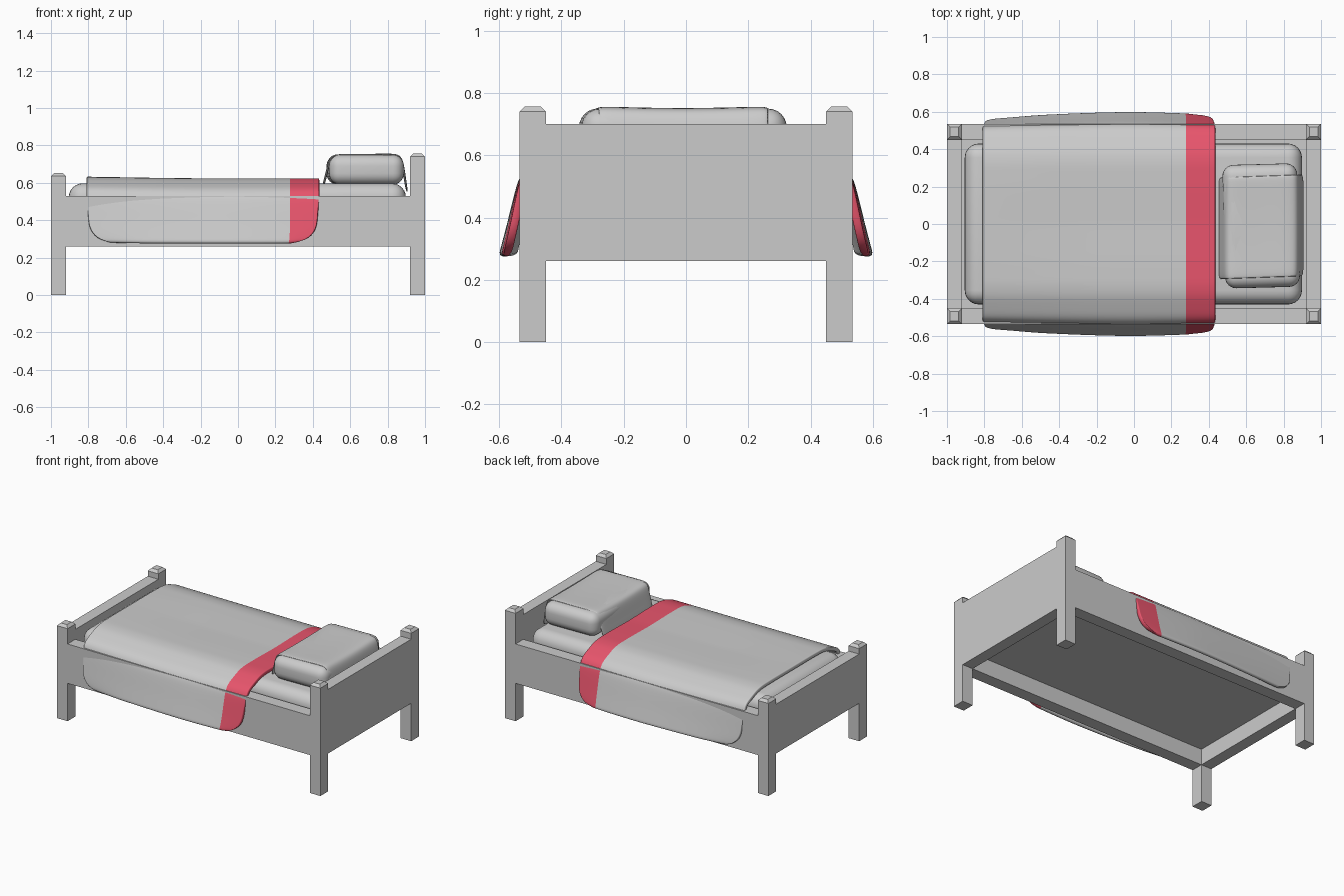
import bpy, bmesh, math

if "Cube" in bpy.data.objects:
    bpy.data.objects.remove(bpy.data.objects["Cube"])


def new_object(name, bm):
    mesh = bpy.data.meshes.new(name)
    bm.to_mesh(mesh)
    bm.free()
    ob = bpy.data.objects.new(name, mesh)
    bpy.context.collection.objects.link(ob)
    return ob


def box(name, x, y, z, bevel=0.0, segments=6):
    """Box from (min, max) pairs, optionally rounded and smooth."""
    bm = bmesh.new()
    bmesh.ops.create_cube(bm, size=1)
    for v in bm.verts:
        v.co = [lo + (hi - lo) * (c + 0.5) for (lo, hi), c in zip((x, y, z), v.co)]
    ob = new_object(name, bm)
    if bevel:
        m = ob.modifiers.new("round", "BEVEL")
        m.width, m.segments = bevel, segments
        for p in ob.data.polygons:
            p.use_smooth = True
    return ob


def sheet(name, nx, ny, point, thickness, levels):
    """Thick smooth cloth from a grid of points."""
    bm = bmesh.new()
    g = [[bm.verts.new(point(i, j)) for j in range(ny)] for i in range(nx)]
    for i in range(nx - 1):
        for j in range(ny - 1):
            bm.faces.new((g[i][j], g[i + 1][j], g[i + 1][j + 1], g[i][j + 1])).smooth = True
    ob = new_object(name, bm)
    s = ob.modifiers.new("thick", "SOLIDIFY")
    s.thickness, s.offset = thickness, -1
    ob.modifiers.new("soft", "SUBSURF").levels = levels
    ob.modifiers["soft"].render_levels = levels
    return ob


def sample(pts, t):
    """Point at fraction t of a polyline's length."""
    lens = [math.dist(a, b) for a, b in zip(pts, pts[1:])]
    d = t * sum(lens)
    for (a, b), l in zip(zip(pts, pts[1:]), lens):
        if d <= l:
            return [p + (q - p) * d / l for p, q in zip(a, b)]
        d -= l
    return pts[-1]


# Posts with chamfered tops
def post(name, x0, x1, y0, y1, h):
    ob = box(name, (x0, x1), (y0, y1), (0, h))
    bm = bmesh.new()
    bm.from_mesh(ob.data)
    top = [e for e in bm.edges if all(v.co.z > h - 1e-4 for v in e.verts)]
    bmesh.ops.bevel(bm, geom=top, offset=0.017, segments=1, affect="EDGES")
    bm.to_mesh(ob.data)
    bm.free()


for end, x0, h in (("head", 0.92, 0.757), ("foot", -1.0, 0.652)):
    for side, y0 in (("front", -0.535), ("back", 0.45)):
        post(f"{end}_{side}_post", x0, x0 + 0.08, y0, y0 + 0.085, h)

# End boards, side rails and base
box("headboard", (0.92, 1.0), (-0.535, 0.535), (0.26, 0.70))
box("footboard", (-1.0, -0.92), (-0.535, 0.535), (0.26, 0.598))
for side, y0 in (("front", -0.535), ("back", 0.45)):
    box(f"{side}_rail", (-0.92, 0.92), (y0, y0 + 0.085), (0.26, 0.53))
box("bed_base", (-0.92, 0.92), (-0.45, 0.45), (0.37, 0.40))

# Mattress and pillow
box("mattress", (-0.905, 0.898), (-0.43, 0.43), (0.39, 0.597), 0.075)
pillow = box("pillow", (-0.2, 0.2), (-0.33, 0.33), (-0.08, 0.08), 0.06)
pillow.location = (0.68, -0.01, 0.67)
pillow.rotation_euler.z = math.radians(1.5)

# Pillow cover hanging over the pillow's long edges
COVER = [(0.447, 0.575), (0.465, 0.64), (0.482, 0.715), (0.497, 0.748), (0.535, 0.757),
         (0.68, 0.755), (0.83, 0.76), (0.868, 0.75), (0.886, 0.71), (0.897, 0.63), (0.91, 0.55)]


def cover_point(i, j):
    x, z = COVER[i]
    t = j / 6 * 2 - 1
    return (x, -0.015 + 0.275 * t + 0.035 * (x - 0.68), z - 0.006 * (1 - t * t) * (2 < i < 8))


sheet("pillow_cover", len(COVER), 7, cover_point, 0.012, 2)

# Blanket draped over mattress and rails, rounded at the hem corners
X0, XS, X1, R = -0.81, 0.285, 0.435, 0.115
DRAPE = [(0, 0.620), (0.2, 0.624), (0.33, 0.624), (0.39, 0.614), (0.44, 0.594), (0.50, 0.570),
         (0.535, 0.535), (0.553, 0.47), (0.575, 0.38), (0.602, 0.278)]
LENGTH = sum(math.dist(a, b) for a, b in zip(DRAPE, DRAPE[1:]))
COLS = [X0 + 0.007 * i for i in range(3)] + [-0.76, -0.7, -0.6]
COLS += [-0.6 + (XS + 0.6) * i / 10 for i in range(1, 11)] + [0.335, 0.385, 0.42, 0.428, X1]
HALF = 26


def blanket_point(i, j):
    k = j - HALF
    t = 1 - (1 - abs(k) / HALF) ** 1.15
    y, z = sample(DRAPE, t)
    x = COLS[i]
    # round the corners by pulling both ends in near the hem
    d = max(0, R - (1 - t) * LENGTH)
    inset = 0.02 * max(0, t - 0.7) / 0.3 + R - math.sqrt(max(0, R * R - d * d))
    inset = min(inset, 0.13)
    if x > XS:
        x -= inset * (x - XS) / (X1 - XS)
    elif x < -0.5:
        x += inset * (-0.5 - x) / (-0.5 - X0)
    # the sides flare most at mid length
    if y > 0.5:
        y -= 0.035 * (y - 0.5) / 0.1 * min(1, abs(COLS[i] + 0.02) / 0.8) ** 1.5
    z += 0.012 * max(0, (-0.3 - COLS[i]) / 0.5) * max(0, 1 - t * 1.2)
    return (x, math.copysign(y, k), z)


blanket = sheet("blanket", len(COLS), 2 * HALF + 1, blanket_point, 0.026, 1)

# Red stripe along the blanket's head end
grey = bpy.data.materials.new("blanket_grey")
grey.diffuse_color = (0.8, 0.8, 0.8, 1)
grey.use_nodes = True
grey.node_tree.nodes["Principled BSDF"].inputs["Base Color"].default_value = grey.diffuse_color
red = bpy.data.materials.new("stripe_red")
red.diffuse_color = (0.8, 0.09, 0.15, 1)
red.use_nodes = True
red.node_tree.nodes["Principled BSDF"].inputs["Base Color"].default_value = red.diffuse_color
blanket.data.materials.append(grey)
blanket.data.materials.append(red)
for p in blanket.data.polygons:
    p.material_index = int(p.index // (2 * HALF) >= COLS.index(XS) if XS in COLS else p.center.x > XS)
